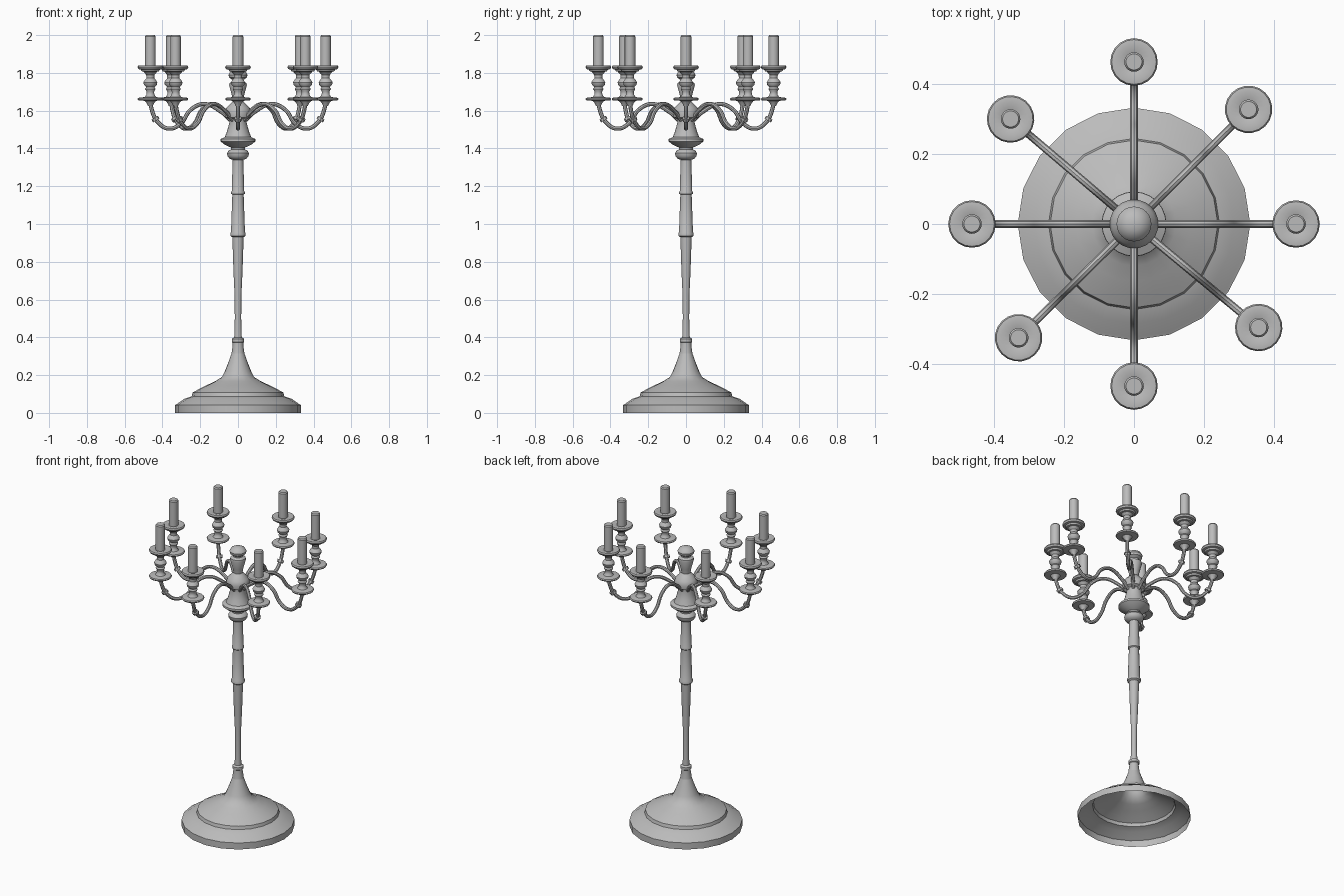
import bpy, bmesh
from math import radians, cos, sin, pi

cube = bpy.data.objects.get("Cube")
if cube:
    bpy.data.objects.remove(cube, do_unlink=True)

metal = bpy.data.materials.new("grey metal")
metal.use_nodes = True
GREY = (0.5, 0.5, 0.5, 1)
metal.diffuse_color = GREY
metal.node_tree.nodes["Principled BSDF"].inputs["Base Color"].default_value = GREY


def add_object(name, data):
    ob = bpy.data.objects.new(name, data)
    bpy.context.collection.objects.link(ob)
    return ob


def select_only(ob):
    bpy.ops.object.select_all(action='DESELECT')
    ob.select_set(True)
    bpy.context.view_layer.objects.active = ob


def finish(ob):
    select_only(ob)
    bpy.ops.object.shade_smooth_by_angle(angle=radians(35))
    return ob


def lathe(name, profile, sides, x=0.0):
    """Turn a bottom-to-top (radius, height) profile about a vertical axis."""
    bm = bmesh.new()
    rings = [[bm.verts.new((x + r * cos(2 * pi * j / sides), r * sin(2 * pi * j / sides), z))
              for j in range(sides)] for r, z in profile]
    for low, high in zip(rings, rings[1:]):
        for j in range(sides):
            k = (j + 1) % sides
            bm.faces.new((low[j], low[k], high[k], high[j]))
    bmesh.ops.remove_doubles(bm, verts=bm.verts, dist=1e-5)
    mesh = bpy.data.meshes.new(name)
    bm.to_mesh(mesh)
    bm.free()
    mesh.materials.append(metal)
    return finish(add_object(name, mesh))


def tube(name, points, radius):
    """Sweep a round bar through points in the x-z plane."""
    curve = bpy.data.curves.new(name, 'CURVE')
    curve.dimensions = '3D'
    curve.bevel_depth = radius
    curve.bevel_resolution = 2
    curve.resolution_u = 6
    curve.use_fill_caps = True
    spline = curve.splines.new('BEZIER')
    spline.bezier_points.add(len(points) - 1)
    for bp, (px, pz) in zip(spline.bezier_points, points):
        bp.co = (px, 0, pz)
        bp.handle_left_type = bp.handle_right_type = 'AUTO'
    curve.materials.append(metal)
    ob = add_object(name, curve)
    select_only(ob)
    bpy.ops.object.convert(target='MESH')
    return finish(bpy.context.view_layer.objects.active)


# Hollow stepped foot
lathe("base", [(.333, 0), (.333, .042), (.325, .046), (.285, .074), (.245, .088),
               (.24, .108), (.205, .127), (.165, .147), (.12, .168), (.085, .19),
               (.07, .22), (.05, .27), (.034, .315)], 20)

# Slender stem with collars
lathe("stem", [(.034, .315), (.028, .36), (.028, .372), (.033, .376), (.033, .392), (.02, .4),
               (.017, .5), (.018, .62), (.024, .75), (.03, .93), (.04, .937), (.041, .95),
               (.037, .957), (.03, 1.155), (.036, 1.16), (.036, 1.17), (.033, 1.176),
               (.028, 1.345)], 20)

# Turned knobs that carry the arms
lathe("hub", [(.028, 1.34), (.045, 1.346), (.056, 1.36), (.058, 1.375), (.05, 1.388),
              (.036, 1.395), (.038, 1.405), (.07, 1.42), (.093, 1.438), (.092, 1.45),
              (.07, 1.46), (.058, 1.49), (.045, 1.54), (.047, 1.555), (.066, 1.565),
              (.07, 1.59), (.062, 1.615), (.04, 1.637), (.027, 1.65)], 24)

# Finial
lathe("finial", [(.027, 1.65), (.032, 1.68), (.047, 1.735), (.045, 1.746), (.028, 1.755),
                 (.03, 1.764), (.047, 1.775), (.05, 1.79), (.04, 1.807), (.02, 1.817),
                 (0, 1.82)], 24)

# One arm with its collar, holder and candle, made along +x
REACH = .464
arm = tube("arm", [(.04, 1.55), (.09, 1.595), (.18, 1.635), (.25, 1.605), (.305, 1.53),
                   (.365, 1.505), (.425, 1.54), (.455, 1.6), (REACH, 1.655)], .011)
collar = tube("arm_collar", [(.432, 1.548), (.441, 1.562)], .02)
pan = lathe("drip_pan", [(.013, 1.625), (.02, 1.64), (.03, 1.652), (.064, 1.655), (.068, 1.662),
                         (.064, 1.668), (.03, 1.672), (.021, 1.685), (.02, 1.7), (.028, 1.715),
                         (.022, 1.725), (.034, 1.737), (.037, 1.75), (.03, 1.762),
                         (.021, 1.772), (.022, 1.79), (.035, 1.805)], 20, REACH)
cup = lathe("candle_cup", [(.02, 1.803), (.045, 1.808), (.05, 1.817), (.063, 1.82), (.068, 1.83),
                           (.064, 1.838), (.05, 1.84), (.028, 1.834)], 20, REACH)
candle = lathe("candle", [(.028, 1.83), (.028, 1.993), (.023, 2.0), (0, 2.0)], 20, REACH)

# Repeat the arm around the hub
angles = [45, 90, 139.6, 180, 224.6, 270, 320.3]
for i, angle in enumerate(angles, 2):
    for part in (arm, collar, pan, cup, candle):
        add_object(f"{part.name}_{i}", part.data).rotation_euler.z = radians(angle)
